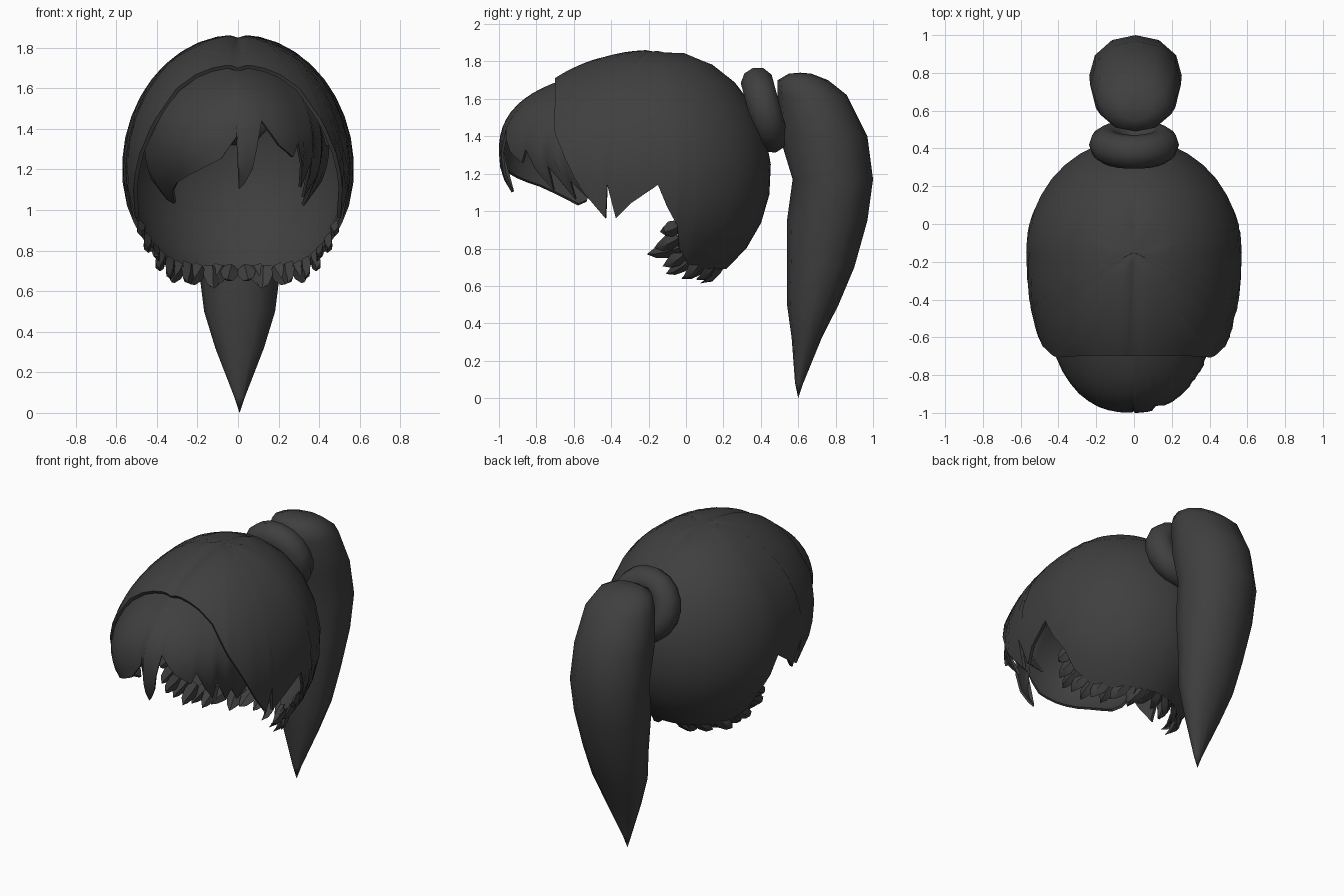
import bpy, bmesh, math
from mathutils import Vector

if "Cube" in bpy.data.objects:
    bpy.data.objects.remove(bpy.data.objects["Cube"])

hair = bpy.data.materials.new("charcoal hair")
hair.use_nodes = True
hair.diffuse_color = (0.05, 0.05, 0.05, 1)
bsdf = hair.node_tree.nodes["Principled BSDF"]
bsdf.inputs["Base Color"].default_value = (0.05, 0.05, 0.05, 1)
bsdf.inputs["Roughness"].default_value = 0.8


def finish(name, bm, thickness=0, angle=45):
    """Turn a bmesh into a shaded object, optionally thickened inward."""
    bmesh.ops.remove_doubles(bm, verts=bm.verts, dist=0.0005)
    me = bpy.data.meshes.new(name)
    bm.to_mesh(me)
    bm.free()
    ob = bpy.data.objects.new(name, me)
    bpy.context.collection.objects.link(ob)
    me.materials.append(hair)
    bpy.ops.object.select_all(action='DESELECT')
    ob.select_set(True)
    bpy.context.view_layer.objects.active = ob
    if thickness:
        mod = ob.modifiers.new("thickness", 'SOLIDIFY')
        mod.thickness = thickness
        mod.offset = -1
        bpy.ops.object.modifier_apply(modifier=mod.name)
    bpy.ops.object.shade_smooth_by_angle(angle=math.radians(angle))


def skin(bm, columns):
    """Join neighbouring columns of points (running downward) with quads."""
    cols = [[bm.verts.new(p) for p in c] for c in columns]
    for a, b in zip(cols, cols[1:]):
        for i in range(len(a) - 1):
            bm.faces.new((a[i], a[i + 1], b[i + 1], b[i]))


def lerp_table(table, x):
    for (x0, y0), (x1, y1) in zip(table, table[1:]):
        if x0 <= x <= x1:
            return y0 + (y1 - y0) * (x - x0) / (x1 - x0)
    return table[-1][1]


CY = -0.15      # shells share this centre depth


def unit(phi, p):
    """Point on a rounded unit outline: phi turns from the front to +x."""
    s, c = math.sin(phi), math.cos(phi)
    n = (abs(s) ** p + abs(c) ** p) ** (1 / p)
    return s / n, c / n


def shell_point(phi, w, flat, p, cz, rx, front, back, up, down):
    """Point on a rounded shell; w is the height from -1 to 1."""
    s, c = unit(phi, flat)
    h = max(0, 1 - abs(w) ** p) ** (1 / p)
    return Vector((rx * h * s, CY - (front if c > 0 else back) * h * c,
                   cz + w * (up if w > 0 else down)))


def height(z, shell):
    d = z - shell["cz"]
    return d / (shell["up"] if d > 0 else shell["down"])


# Main cap: arched opening at the front, pointed side lobes, low nape
CAP = dict(cz=1.2, rx=0.572, front=0.87, back=0.605, up=0.665, down=0.64)
cap_edge = [(48, 1.45), (56, 1.28), (63, 1.1), (70, 0.96), (72, 1.14), (74, 0.96),
            (80, 1.04), (90, 1.14), (95, 1.02), (101, 0.92), (104, 0.8), (113, 0.72),
            (130, 0.69), (180, 0.69)]


def cap_column(deg):
    a = abs(deg)
    phi = math.radians(deg)
    flat = 2.2 if a < 90 else 2
    if a < 48:
        el_end = math.acos(0.632 / unit(phi, flat)[1])
    else:
        el_end = math.asin(height(lerp_table(cap_edge, a), CAP))
    col = []
    for i in range(11):
        el = math.pi / 2 + (el_end - math.pi / 2) * i / 10
        pt = shell_point(phi, math.sin(el), flat, 2, **CAP)
        # shallow centre parting
        if pt.z > 1.6 and pt.y < 0.1:
            pt.z -= 0.016 * max(0, 1 - abs(pt.x) / 0.04)
        col.append(pt)
    return col


half = sorted(set(list(range(0, 181, 10)) + [5, 175] + [k for k, _ in cap_edge]))
bm = bmesh.new()
skin(bm, [cap_column(d) for d in [-d for d in reversed(half)] + half[1:]])
finish("hair_cap", bm, 0.02)

# Swept fringe tucked beneath the front lip, fuller on the -x side
FRINGE = dict(cz=1.32, rx=0.49, front=0.85, back=0.6, up=0.44, down=0.45)
fringe_edge = [(-64, 1.15), (-58, 1.05), (-52, 1.03), (-46, 1.09), (-40, 1.13), (-22, 1.2),
               (-10, 1.25), (-1, 1.36), (0.5, 1.1), (4, 1.13), (8.6, 1.2), (14, 1.44),
               (24, 1.32), (33, 1.26), (36, 1.33), (44, 1.11), (47, 1.24), (52, 1.06),
               (55, 1.16), (60, 1.02), (64, 1.14)]


def fringe_column(deg):
    phi = math.radians(deg)
    flat = 2.5 if deg < 0 else 2.2
    p = 2.4 - 0.4 * min(1, abs(deg) / 40)     # rounder toward the temples
    h = min(1, 0.55 / unit(phi, flat)[1])
    top = (1 - h ** p) ** (1 / p)
    e0 = math.asin(top)
    e1 = math.asin(height(lerp_table(fringe_edge, deg), FRINGE))
    return [shell_point(phi, math.sin(e0 + (e1 - e0) * i / 10), flat, p, **FRINGE)
            for i in range(11)]


bm = bmesh.new()
stops = sorted(set([k for k, _ in fringe_edge] + [-34, -28, -16, -5, 11, 19, 29, 40]))
skin(bm, [fringe_column(d) for d in stops])
finish("fringe", bm, 0.015)


# Pointed leaf-like locks curling forward along the nape
def add_lock(bm, root, along, out, length, width):
    along = along.normalized()
    side = along.cross(out).normalized()
    thick = side.cross(along).normalized()
    rings = []
    for t, k in ((0, 0.8), (0.4, 1), (0.75, 0.6)):
        c = root + along * length * t + thick * 0.02 * t
        rings.append([bm.verts.new(c + v * width * k) for v in
                      (side, thick * 0.45, -side, -thick * 0.45)])
    tip = bm.verts.new(root + along * length)
    for a, b in zip(rings, rings[1:]):
        for i in range(4):
            j = (i + 1) % 4
            bm.faces.new((a[i], a[j], b[j], b[i]))
    for i in range(4):
        bm.faces.new((rings[-1][i], rings[-1][(i + 1) % 4], tip))
    bm.faces.new(rings[0][::-1])


# (angle around the head, height, sideways, forward, downward, length)
locks = [(102, 0.91, 0.0, 0.8, 0.25, 0.10), (103, 0.85, 0.0, 0.8, 0.35, 0.14),
         (105, 0.80, -0.1, 0.9, 0.2, 0.18), (110, 0.77, 0.1, 0.8, 0.5, 0.14),
         (117, 0.74, 0.0, 0.8, 0.5, 0.16), (126, 0.72, 0.3, 0.6, 0.6, 0.13),
         (136, 0.72, 0.0, 0.8, 0.5, 0.17), (147, 0.71, 0.35, 0.7, 0.6, 0.14),
         (157, 0.71, -0.1, 0.7, 0.7, 0.15), (166, 0.71, 0.4, 0.7, 0.7, 0.15),
         (174, 0.71, 0.1, 0.8, 0.4, 0.14)]
bm = bmesh.new()
for sx in (-1, 1):
    for deg, z, sideways, forward, downward, length in locks:
        phi = math.radians(deg)
        root = shell_point(phi * sx, height(z, CAP), 2, 2, **CAP)
        out = Vector((sx * math.sin(phi), -math.cos(phi), -0.3)).normalized()
        root -= out * 0.03
        add_lock(bm, root, Vector((sx * sideways, -forward, -downward)), out, length, 0.045)
bmesh.ops.recalc_face_normals(bm, faces=bm.faces)
finish("nape_locks", bm, angle=40)

# Hair tie
bpy.ops.mesh.primitive_torus_add(major_radius=0.148, minor_radius=0.09, major_segments=18,
                                 minor_segments=10, location=(0, 0.42, 1.54),
                                 rotation=(math.radians(-75), 0, 0))
tie = bpy.context.object
tie.name = "hair_tie"
tie.data.materials.append(hair)
bpy.ops.object.shade_smooth_by_angle(angle=math.radians(60))

# Ponytail: horizontal rings of (height, centre y, half depth, half width)
rings = [(1.74, 0.61, 0, 0), (1.735, 0.61, 0.06, 0.09), (1.70, 0.625, 0.135, 0.17),
         (1.62, 0.675, 0.185, 0.215), (1.4, 0.735, 0.235, 0.24), (1.17, 0.785, 0.215, 0.245),
         (0.95, 0.755, 0.215, 0.235), (0.7, 0.72, 0.18, 0.2), (0.5, 0.678, 0.138, 0.175),
         (0.32, 0.645, 0.08, 0.12), (0.08, 0.605, 0.022, 0.027), (0, 0.6, 0, 0)]
bm = bmesh.new()
columns = []
for k in range(13):
    s, c = unit(math.tau * (k % 12) / 12, 2.1)
    columns.append([Vector((0.008 + rx * s, y - ry * c, z)) for z, y, ry, rx in rings])
skin(bm, columns)
finish("ponytail", bm, angle=60)
